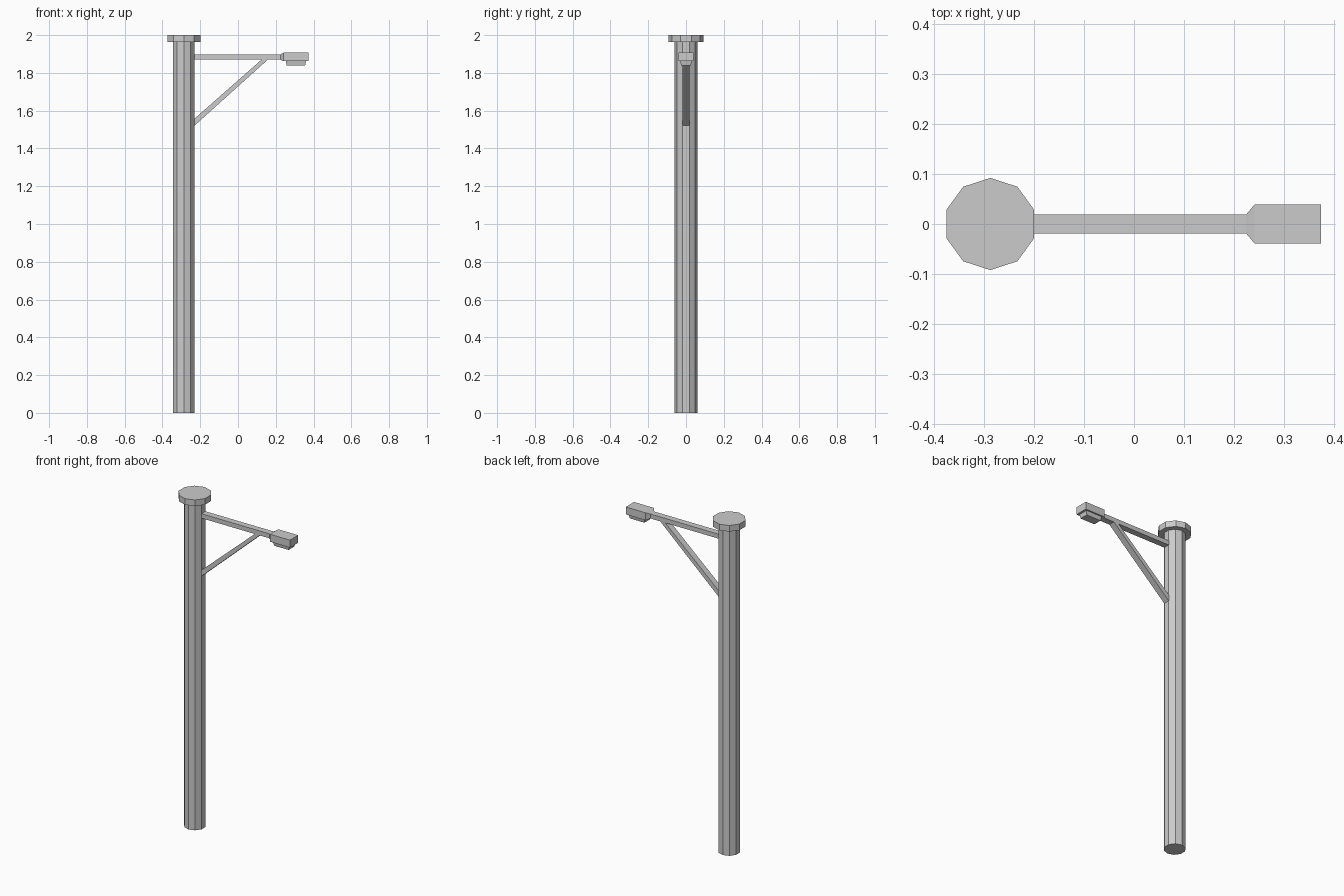
import bpy, bmesh, math
from mathutils import Matrix

if "Cube" in bpy.data.objects:
    bpy.data.objects.remove(bpy.data.objects["Cube"])

POLE_X = -0.287


def finish(name, bm):
    bmesh.ops.recalc_face_normals(bm, faces=bm.faces)
    me = bpy.data.meshes.new(name)
    bm.to_mesh(me)
    bm.free()
    ob = bpy.data.objects.new(name, me)
    bpy.context.collection.objects.link(ob)
    return ob


def decagon(name, radius, z0, z1):
    """Ten-sided upright column with a corner pointing along y."""
    bm = bmesh.new()
    bmesh.ops.create_cone(bm, cap_ends=True, segments=10, radius1=radius,
                          radius2=radius, depth=z1 - z0)
    # put a flat side square on to the arm (+x)
    a = max(bm.verts, key=lambda v: v.co.y).co
    turn = math.pi / 2 - math.atan2(a.y, a.x)
    bmesh.ops.transform(bm, verts=bm.verts, matrix=(
        Matrix.Translation((POLE_X, 0, (z0 + z1) / 2)) @ Matrix.Rotation(turn, 4, 'Z')))
    return finish(name, bm)


def loft(name, sections):
    """Skin between rings of four points."""
    bm = bmesh.new()
    rings = [[bm.verts.new(p) for p in s] for s in sections]
    for r, s in zip(rings, rings[1:]):
        for i in range(4):
            j = (i + 1) % 4
            bm.faces.new((r[i], r[j], s[j], s[i]))
    bm.faces.new(rings[0])
    bm.faces.new(rings[-1])
    return finish(name, bm)


def section_x(x, hy, z0, z1):
    return [(x, -hy, z0), (x, hy, z0), (x, hy, z1), (x, -hy, z1)]


def section_z(z, x0, x1, hy):
    return [(x0, -hy, z), (x1, -hy, z), (x1, hy, z), (x0, hy, z)]


# pole and its cap
decagon("pole", 0.0605, 0, 1.963)
decagon("pole_cap", 0.092, 1.963, 2.0)

# horizontal arm flaring into the lamp head
loft("arm_and_lamp_head", [
    section_x(-0.232, 0.019, 1.87, 1.897),
    section_x(0.224, 0.019, 1.87, 1.897),
    section_x(0.241, 0.039, 1.862, 1.907),
    section_x(0.373, 0.039, 1.862, 1.907)])

# lamp glass under the head
loft("lamp_glass", [section_z(1.862, 0.253, 0.36, 0.03),
                    section_z(1.838, 0.258, 0.355, 0.026)])

# diagonal brace
brace = [(-0.231, 1.52), (0.16, 1.872), (0.127, 1.872), (-0.231, 1.557)]
loft("brace", [[(x, y, z) for x, z in brace] for y in (-0.019, 0.019)])
